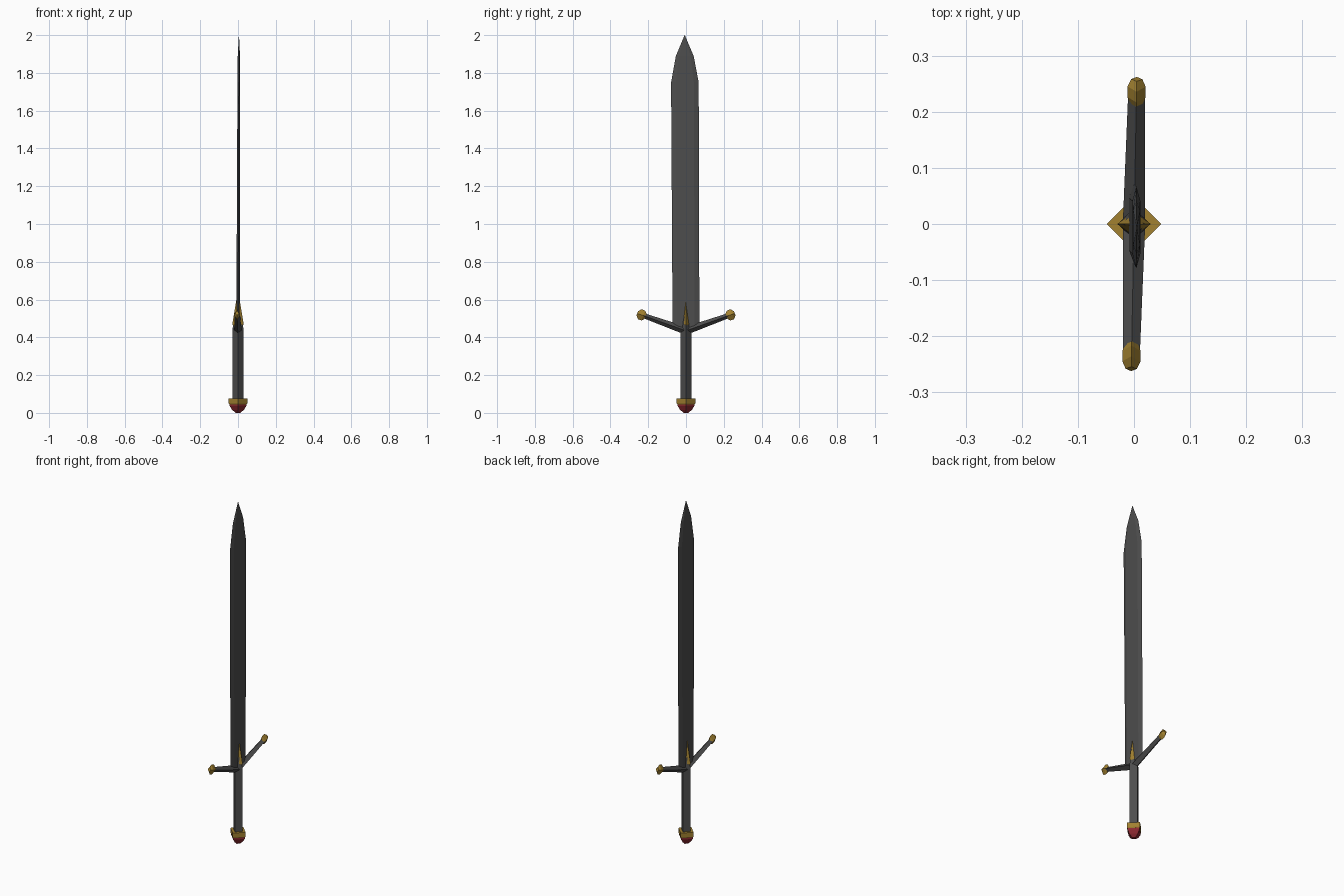
import bpy, bmesh, math
from mathutils import Matrix, Vector

if "Cube" in bpy.data.objects:
    bpy.data.objects.remove(bpy.data.objects["Cube"])


def mat(name, rgb):
    m = bpy.data.materials.new(name)
    m.diffuse_color = (*rgb, 1)
    m.use_nodes = True
    m.node_tree.nodes["Principled BSDF"].inputs["Base Color"].default_value = m.diffuse_color
    return m


STEEL = mat("dark_steel", (0.075, 0.075, 0.075))
GOLD = mat("old_gold", (0.36, 0.22, 0.03))
RED = mat("red_gem", (0.27, 0.022, 0.03))


def diamond(rx, ry):
    return [(rx, 0), (0, ry), (-rx, 0), (0, -ry)]


def loft(name, rings, material, matrix=Matrix()):
    """Skin stacked cross-sections; each ring is (2D points, height, x shift, y shift)."""
    bm = bmesh.new()
    loops = [[bm.verts.new((x + dx, y + dy, z)) for x, y in pts]
             for pts, z, dx, dy in rings]
    n = len(loops[0])
    for a, b in zip(loops, loops[1:]):
        for i in range(n):
            j = (i + 1) % n
            bm.faces.new((a[i], a[j], b[j], b[i]))
    bm.faces.new(loops[0][::-1])
    bm.faces.new(loops[-1])
    bmesh.ops.remove_doubles(bm, verts=bm.verts, dist=1e-5)
    bm.transform(matrix)
    bmesh.ops.recalc_face_normals(bm, faces=bm.faces)
    me = bpy.data.meshes.new(name)
    bm.to_mesh(me)
    bm.free()
    me.materials.append(material)
    ob = bpy.data.objects.new(name, me)
    bpy.context.collection.objects.link(ob)
    return ob


def lathe4(name, profile, material, matrix=Matrix()):
    """Four-sided stack from (x radius, y radius, height) rows."""
    return loft(name, [(diamond(rx, ry), z, 0, 0) for rx, ry, z in profile], material, matrix)


# Blade: thin bevelled section, leaning very slightly
def blade_ring(w, t, z):
    k = (z - 0.44) / 1.56
    pts = [(0, w), (-t, w * 0.65), (-t, -w * 0.65), (0, -w), (t, -w * 0.65), (t, w * 0.65)]
    return pts, z, 0.005 * k, -0.007 * k


loft("blade", [blade_ring(*r) for r in (
    (0.025, 0.009, 0.44), (0.071, 0.009, 0.462), (0.073, 0.007, 1.75),
    (0.047, 0.006, 1.89), (0.0005, 0.0005, 2.0))], STEEL)

# Grip, narrowing where it meets the blade
lathe4("grip", [(0.029, 0.029, 0.06), (0.029, 0.029, 0.44), (0.019, 0.012, 0.53)], STEEL)

# Pommel collar and gem
lathe4("pommel_collar", [(0.045, 0.045, 0.045), (0.049, 0.049, 0.05),
                         (0.049, 0.049, 0.076)], GOLD)
lathe4("pommel_gem", [(0.012, 0.012, 0.0), (0.031, 0.031, 0.016),
                      (0.044, 0.044, 0.036), (0.045, 0.045, 0.05)], RED)

# Gold spike at the root of the blade
lathe4("guard_spike", [(0.005, 0.001, 0.425), (0.03, 0.022, 0.47),
                       (0.006, 0.001, 0.615)], GOLD)

# Guard arms with gold ends, the whole guard turned a little
slope = math.atan2(0.08, 0.225)
for side, label in ((1, "left"), (-1, "right")):
    axis = Vector((0, side * math.cos(slope), math.sin(slope)))
    up = Vector((0, -side * math.sin(slope), math.cos(slope)))
    frame = Matrix.Identity(4)
    for c, v in enumerate((Vector((1, 0, 0)), up, axis, Vector((0, 0, 0.435)))):
        for r in range(3):
            frame[r][c] = v[r]
    frame = Matrix.Rotation(math.radians(-1.1), 4, 'Z') @ frame
    lathe4("guard_arm_" + label, [(0.02, 0.021, 0.0), (0.015, 0.013, 0.24)], STEEL, frame)
    lathe4("guard_end_" + label, [(0.013, 0.016, 0.228), (0.016, 0.028, 0.24),
                                  (0.016, 0.028, 0.26), (0.01, 0.012, 0.274)], GOLD, frame)
